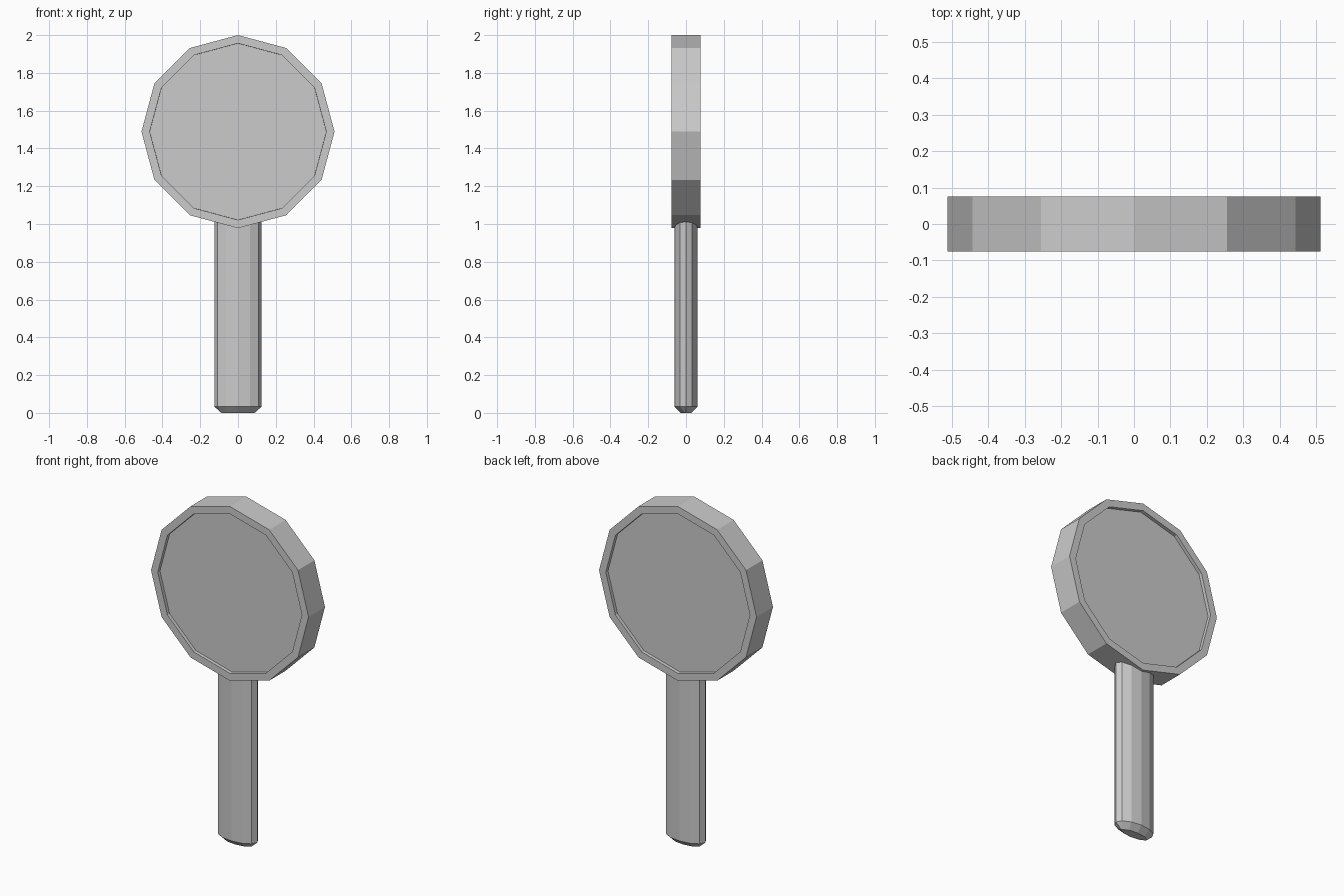
import bpy, bmesh, math
from mathutils import Matrix

if "Cube" in bpy.data.objects:
    bpy.data.objects.remove(bpy.data.objects["Cube"])

R, HEAD_Z, THICK = 0.511, 1.489, 0.152


def finish(bm, name):
    bmesh.ops.recalc_face_normals(bm, faces=bm.faces[:])
    mesh = bpy.data.meshes.new(name)
    bm.to_mesh(mesh)
    bm.free()
    obj = bpy.data.objects.new(name, mesh)
    bpy.context.collection.objects.link(obj)
    return obj


def drum(radius, depth):
    bm = bmesh.new()
    bmesh.ops.create_cone(bm, cap_ends=True, segments=12,
                          radius1=radius, radius2=radius, depth=depth)
    return bm


# Round head: twelve-sided disc with a shallow recess on front and back
bm = drum(R, THICK)
caps = [f for f in bm.faces if abs(f.normal.z) > 0.9]
for cap in caps:
    bmesh.ops.inset_region(bm, faces=[cap], thickness=0.0435)
    bmesh.ops.inset_region(bm, faces=[cap], thickness=0.0005, depth=-0.02)
bm.transform(Matrix.Translation((0, 0, HEAD_Z)) @ Matrix.Rotation(math.pi / 2, 4, 'X'))
finish(bm, "head")

# Handle: oval twelve-sided bar with a chamfered foot, tucked into the head
TOP = 1.022
bm = drum(1.0, TOP)
bm.transform(Matrix.Translation((0, 0, TOP / 2)) @ Matrix.Diagonal((0.125, 0.062, 1, 1)))
foot = [e for e in bm.edges if all(v.co.z < 0.001 for v in e.verts)]
bmesh.ops.bevel(bm, geom=foot, offset=0.033, offset_type='OFFSET', segments=1,
                affect='EDGES', clamp_overlap=False)
finish(bm, "handle")
